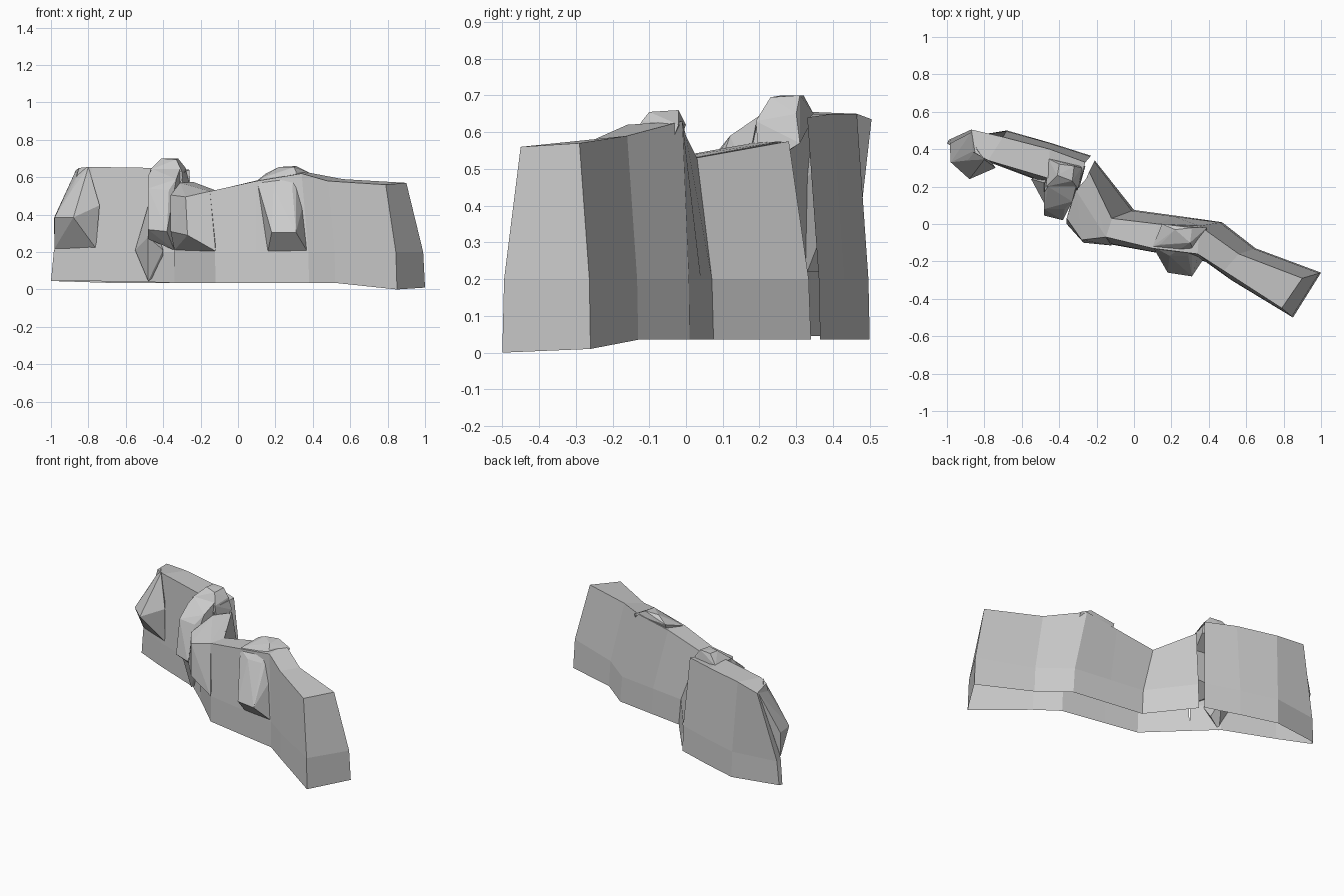
import bpy, bmesh


def finish(name, bm):
    bmesh.ops.recalc_face_normals(bm, faces=bm.faces)
    mesh = bpy.data.meshes.new(name)
    bm.to_mesh(mesh)
    bm.free()
    obj = bpy.data.objects.new(name, mesh)
    bpy.context.collection.objects.link(obj)
    return obj


def wall(name, stations, cap):
    """Open-based wall; station = front foot, front top, back foot, back top."""
    bm = bmesh.new()
    rings = []
    for ff, ft, bf, bt in stations:
        mids = []
        for foot, top in ((ff, ft), (bf, bt)):
            mids.append([foot[i] + 0.1 * (top[i] - foot[i]) for i in (0, 1)] + [0.2])
        rings.append([bm.verts.new(p) for p in (ff, mids[0], ft, bt, mids[1], bf)])
    for a, b in zip(rings, rings[1:]):
        for i in range(5):
            bm.faces.new((a[i], a[i + 1], b[i + 1], b[i]))
    end = rings[cap]
    bm.faces.new((end[0], end[1], end[4], end[5]))
    bm.faces.new(end[1:5])
    return finish(name, bm)


def rock(name, points):
    """Faceted boulder wrapped around a few corner points."""
    bm = bmesh.new()
    for p in points:
        bm.verts.new(p)
    bmesh.ops.convex_hull(bm, input=bm.verts[:])
    bmesh.ops.delete(bm, geom=[v for v in bm.verts if not v.link_faces], context='VERTS')
    bmesh.ops.dissolve_limit(bm, angle_limit=0.06, verts=bm.verts[:], edges=bm.edges[:])
    return finish(name, bm)


# Right stretch of the cliff, from its free end to the inner corner
wall("right_cliff_wall", [
    ((.85, -.50, 0), (.79, -.45, .56), (1.0, -.26, .01), (.90, -.29, .57)),
    ((.52, -.30, .035), (.48, -.25, .58), (.65, -.13, .035), (.56, -.16, .59)),
    ((.38, -.20, .035), (.34, -.16, .62), (.47, .01, .035), (.35, -.01, .63)),
    ((.10, -.15, .035), (.10, -.13, .58), (.22, .045, .035), (.13, .0, .59)),
    ((-.12, -.11, .035), (-.15, -.07, .525), (0, .075, .035), (-.12, .03, .53)),
    ((-.34, .10, .035), (-.33, .06, .51), (-.21, .34, .035), (-.24, .28, .575)),
], 0)

# Left stretch of the cliff, ending in a narrow wedge
wall("left_cliff_wall", [
    ((-.34, .10, .035), (-.30, .19, .62), (-.23, .365, .035), (-.26, .33, .64)),
    ((-.48, .22, .04), (-.46, .245, .65), (-.45, .435, .035), (-.45, .40, .65)),
    ((-.80, .34, .045), (-.78, .34, .655), (-.68, .50, .035), (-.70, .465, .65)),
    ((-1.0, .43, .045), (-.85, .38, .65), (-.99, .45, .045), (-.87, .505, .635)),
], -1)

# Boulder on the right stretch
rock("right_boulder", [
    (.16, -.16, .205), (.37, -.19, .205), (.18, -.26, .305), (.31, -.28, .305),
    (.10, -.12, .58), (.19, -.17, .55), (.29, -.17, .55), (.31, -.12, .63),
    (.14, -.11, .60), (.15, 0, .62), (.22, -.03, .655), (.31, -.02, .66),
    (.30, -.10, .655), (.39, -.02, .62)])

# Overhang where the cliff turns
rock("corner_overhang", [
    (-.12, -.115, .205), (-.27, -.10, .29), (-.36, 0, .31), (-.34, .10, .21),
    (-.15, -.07, .525), (-.28, -.085, .495), (-.36, .03, .505),
    (-.31, .18, .57), (-.24, .26, .575), (-.12, .02, .53)])

# Stepped boulder beside the corner
rock("centre_boulder", [
    (-.48, .045, .32), (-.38, .02, .31), (-.48, .11, .27), (-.34, .12, .21),
    (-.48, .08, .54), (-.37, .08, .53), (-.33, .12, .59), (-.48, .17, .61),
    (-.46, .20, .645), (-.31, .20, .645), (-.47, .26, .28), (-.28, .24, .30)])
rock("centre_boulder_cap", [
    (-.41, .26, .70), (-.33, .23, .695), (-.32, .31, .70), (-.40, .32, .70),
    (-.47, .20, .64), (-.46, .35, .645), (-.28, .30, .65), (-.30, .19, .63),
    (-.26, .31, .57), (-.47, .21, .5), (-.29, .2, .5)])
rock("centre_boulder_root", [
    (-.55, .24, .21), (-.48, .20, .045), (-.48, .11, .28), (-.40, .14, .21),
    (-.40, .22, .10), (-.48, .22, .45), (-.42, .30, .20)])

# Boulder on the far left end
rock("left_boulder", [
    (-.98, .42, .22), (-.76, .33, .22), (-.98, .33, .385), (-.88, .24, .385),
    (-.74, .30, .45), (-.985, .43, .38), (-.89, .34, .53), (-.87, .49, .63),
    (-.84, .40, .65), (-.80, .345, .655)])
